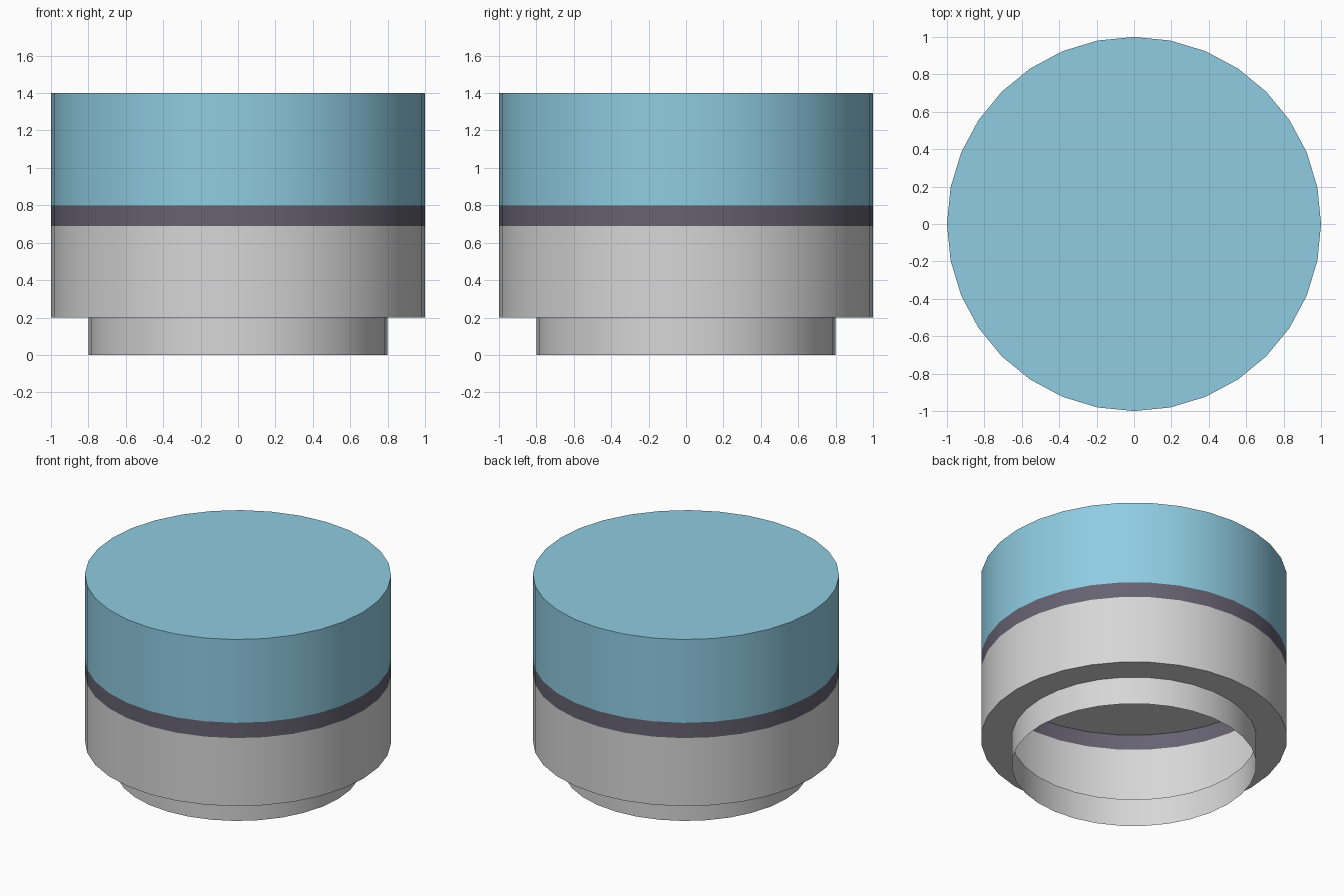
import bpy, bmesh, math

if "Cube" in bpy.data.objects:
    bpy.data.objects.remove(bpy.data.objects["Cube"])

SIDES = 32


def material(name, rgb):
    m = bpy.data.materials.new(name)
    m.diffuse_color = (*rgb, 1.0)
    m.use_nodes = True
    m.node_tree.nodes["Principled BSDF"].inputs["Base Color"].default_value = m.diffuse_color
    return m


grey = material("light grey", (0.674, 0.674, 0.682))
purple = material("dark purple grey", (0.133, 0.123, 0.166))
blue = material("sky blue", (0.274, 0.604, 0.758))


def turned(name, profile, mat, cap=False):
    """Thin turned shell from (radius, z) points listed bottom to top."""
    bm = bmesh.new()
    rings = []
    for r, z in profile:
        rings.append([bm.verts.new((r * math.cos(2 * math.pi * i / SIDES),
                                    r * math.sin(2 * math.pi * i / SIDES), z))
                      for i in range(SIDES)])
    for a, b in zip(rings, rings[1:]):
        for i in range(SIDES):
            j = (i + 1) % SIDES
            bm.faces.new((a[i], a[j], b[j], b[i]))
    if cap:
        bm.faces.new(rings[-1])
    me = bpy.data.meshes.new(name)
    bm.to_mesh(me)
    bm.free()
    me.materials.append(mat)
    ob = bpy.data.objects.new(name, me)
    bpy.context.collection.objects.link(ob)
    bpy.ops.object.select_all(action='DESELECT')
    ob.select_set(True)
    bpy.context.view_layer.objects.active = ob
    bpy.ops.object.shade_smooth_by_angle(angle=math.radians(30))
    return ob


# Open foot ring, flat step and lower wall
turned("lower_body", [(0.8, 0), (0.8, 0.2), (1, 0.2), (1, 0.69)], grey)

# Dark stripe around the middle
turned("band", [(1, 0.69), (1, 0.8)], purple)

# Closed blue top
turned("upper_body", [(1, 0.8), (1, 1.4)], blue, cap=True)

# Grey inner ceiling, seen from below, facing down
bm = bmesh.new()
bmesh.ops.create_circle(bm, cap_ends=True, segments=SIDES, radius=1)
for v in bm.verts:
    v.co.z = 0.8
bm.normal_update()
for f in bm.faces:
    if f.normal.z > 0:
        f.normal_flip()
me = bpy.data.meshes.new("inner_ceiling")
bm.to_mesh(me)
bm.free()
me.materials.append(grey)
bpy.context.collection.objects.link(bpy.data.objects.new("inner_ceiling", me))
